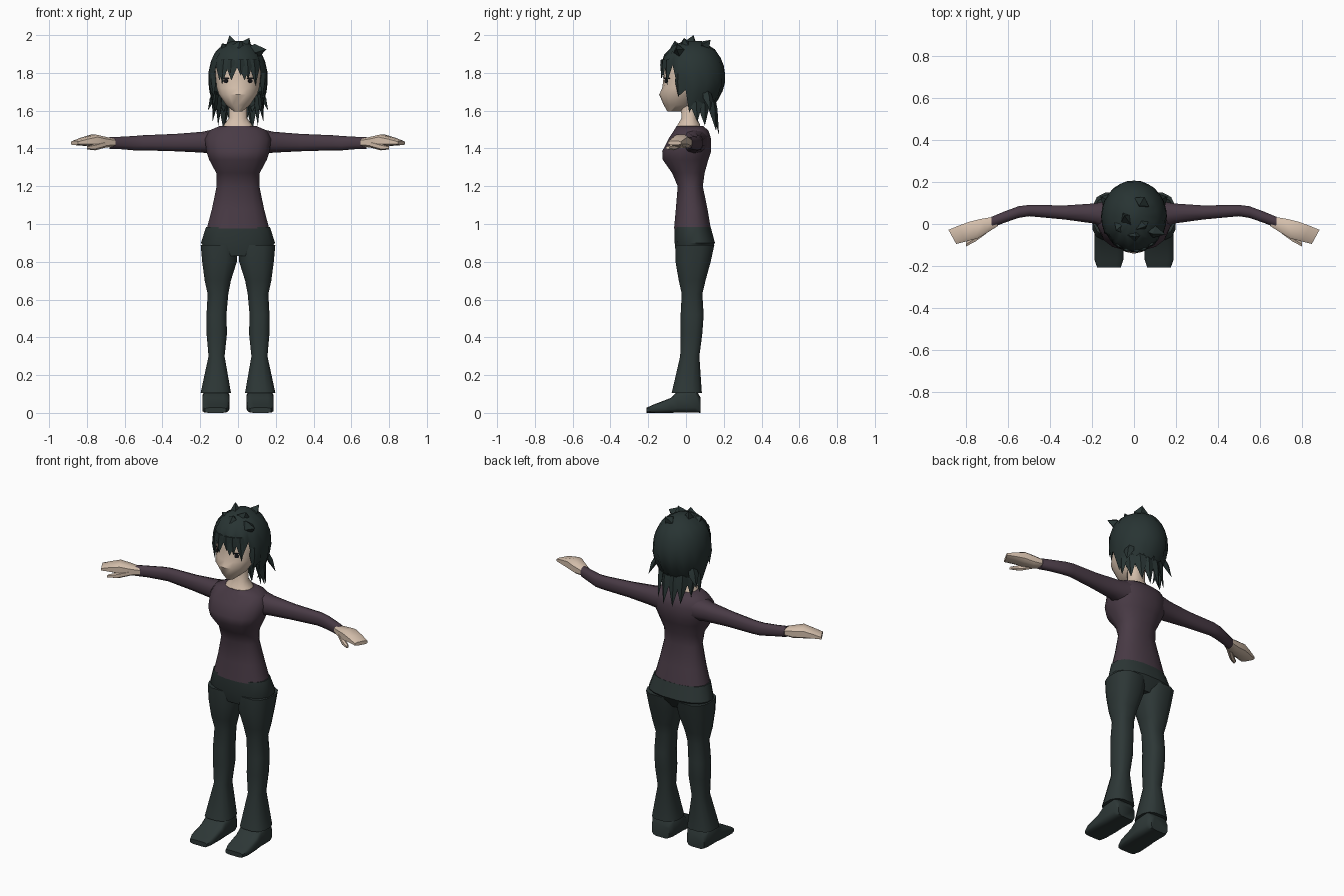
import bpy, bmesh, math
from mathutils import Vector

if "Cube" in bpy.data.objects:
    bpy.data.objects.remove(bpy.data.objects["Cube"], do_unlink=True)


def material(name, r, g, b):
    m = bpy.data.materials.new(name)
    m.use_nodes = True
    m.diffuse_color = (r, g, b, 1)
    bsdf = m.node_tree.nodes["Principled BSDF"]
    bsdf.inputs["Base Color"].default_value = (r, g, b, 1)
    bsdf.inputs["Roughness"].default_value = 0.9
    return m


skin = material("skin", 0.66, 0.52, 0.41)
shirt = material("plum shirt", 0.066, 0.043, 0.06)
dark = material("dark green cloth", 0.026, 0.038, 0.037)
hair_mat = material("dark hair", 0.021, 0.034, 0.033)
eye_mat = material("eye black", 0.008, 0.008, 0.01)


def finish(name, bm, mat, mirror=False, angle=45):
    bmesh.ops.recalc_face_normals(bm, faces=bm.faces)
    mesh = bpy.data.meshes.new(name)
    bm.to_mesh(mesh)
    bm.free()
    mesh.materials.append(mat)
    obj = bpy.data.objects.new(name, mesh)
    bpy.context.collection.objects.link(obj)
    bpy.ops.object.select_all(action="DESELECT")
    obj.select_set(True)
    bpy.context.view_layer.objects.active = obj
    bpy.ops.object.shade_smooth_by_angle(angle=math.radians(angle))
    if mirror:
        mod = obj.modifiers.new("Mirror", "MIRROR")
        mod.use_clip = False
        mod.use_mirror_merge = False
    return obj


def power(value, e):
    return math.copysign(abs(value) ** e, value)


def loft(name, axis, rings, mat, sides=12, e=0.85, skew=0.0, mirror=False):
    """Each ring is (position on axis, u min, u max, v min, v max)."""
    order = {"z": lambda a, u, v: (u, v, a),
             "y": lambda a, u, v: (u, a, v),
             "x": lambda a, u, v: (a, u, v)}[axis]
    bm = bmesh.new()
    loops = []
    for a, u0, u1, v0, v1 in rings:
        loop = []
        for i in range(sides):
            t = math.tau * (i + 0.5) / sides
            du = (u1 - u0) / 2 * power(math.cos(t), e)
            dv = (v1 - v0) / 2 * power(math.sin(t), e)
            loop.append(bm.verts.new(order(a + skew * du, (u0 + u1) / 2 + du, (v0 + v1) / 2 + dv)))
        loops.append(loop)
    for low, high in zip(loops, loops[1:]):
        for i in range(sides):
            j = (i + 1) % sides
            bm.faces.new((low[i], low[j], high[j], high[i]))
    bm.faces.new(loops[0])
    bm.faces.new(loops[-1])
    return finish(name, bm, mat, mirror)


def body(name, rings, mat, **options):
    """Symmetric loft up z: (z, half width, front y, back y)."""
    return loft(name, "z", [(z, -w, w, f, b) for z, w, f, b in rings], mat, **options)


# Torso, neck and head
body("shirt", [(0.975, .168, -.065, .133), (1.08, .14, -.055, .115), (1.2, .115, -.045, .09),
               (1.27, .117, -.075, .1), (1.34, .155, -.125, .12), (1.385, .17, -.128, .135),
               (1.45, .178, -.095, .135), (1.495, .155, -.065, .12), (1.52, .095, -.05, .09)],
     shirt, sides=16)
body("neck", [(1.49, .098, -.058, .08), (1.528, .075, -.045, .075), (1.56, .05, -.025, .06),
              (1.66, .048, -.03, .06)], skin)
head = body("head", [(1.595, .022, -.098, -.03), (1.63, .065, -.118, .05), (1.685, .103, -.142, .08),
                     (1.72, .115, -.126, .1), (1.78, .122, -.118, .13), (1.86, .12, -.11, .14),
                     (1.92, .08, -.07, .12)], skin, sides=14, e=1)

# Trousers and shoes
body("trouser_hips", [(0.83, .15, -.045, .11), (0.9, .199, -.062, .155), (0.985, .172, -.063, .132)],
     dark, sides=16)
loft("trouser_legs", "z", [(0.105, .035, .2, -.078, .086), (0.3, .07, .157, -.032, .072),
                           (0.42, .057, .168, -.03, .088), (0.52, .06, .168, -.03, .095),
                           (0.63, .05, .162, -.024, .088), (0.7, .036, .178, -.04, .105),
                           (0.8, .004, .192, -.058, .133), (0.89, 0, .2, -.06, .153)],
     dark, e=0.75, mirror=True)
loft("shoes", "y", [(.076, .06, .175, 0, .085), (.05, .045, .188, 0, .125), (-.045, .045, .188, 0, .115),
                    (-.08, .045, .19, 0, .08), (-.17, .05, .19, 0, .045), (-.208, .062, .176, 0, .028)],
     dark, e=0.45, mirror=True)

# Arms and hands
loft("sleeves", "x", [(.11, -.04, .115, 1.37, 1.505), (.19, 0, .1, 1.378, 1.488),
                      (.33, .02, .09, 1.385, 1.477), (.5, .036, .092, 1.39, 1.47),
                      (.55, .028, .086, 1.39, 1.466), (.62, .004, .06, 1.396, 1.462),
                      (.68, -.02, .035, 1.398, 1.46)], shirt, sides=10, mirror=True)
loft("hands", "x", [(.66, -.01, .035, 1.41, 1.452), (.715, -.042, .025, 1.402, 1.464),
                    (.765, -.07, .012, 1.408, 1.475), (.82, -.085, -.008, 1.414, 1.458),
                    (.866, -.097, -.026, 1.418, 1.44)], skin, sides=8, e=0.6, skew=0.55, mirror=True)
loft("thumbs", "x", [(.7, -.045, -.005, 1.405, 1.44), (.755, -.085, -.05, 1.39, 1.425),
                     (.8, -.108, -.085, 1.395, 1.412)], skin, sides=6, mirror=True)

# Hair cap with a jagged lower edge: fringe, sideburns and nape
profile = [(1.97, .035, 0, .08), (1.95, .085, -.06, .13), (1.9, .13, -.115, .175),
           (1.83, .154, -.136, .203), (1.76, .158, -.135, .21), (1.69, .15, -.125, .19),
           (1.58, .115, -.09, .12)]


def hair_point(z, t):
    for (z1, *p), (z0, *q) in zip(profile, profile[1:]):
        if z >= z0 or z0 == profile[-1][0]:
            k = (z1 - z) / (z1 - z0)
            w, f, b = (m + (n - m) * k for m, n in zip(p, q))
            break
    return Vector((w * math.sin(t), (f + b) / 2 - (b - f) / 2 * math.cos(t), z))


def hem(i, t):
    away = math.degrees(min(t, math.tau - t))
    tip, gap = (1.76, 1.84) if away < 52 else (1.68, 1.71) if away < 85 else (1.59, 1.66)
    return tip if i % 2 else gap


bm = bmesh.new()
count, steps = 28, 7
columns = []
for i in range(count):
    t = math.tau * i / count
    low = hem(i, t)
    columns.append([bm.verts.new(hair_point(1.97 + (low - 1.97) * (s / steps), t))
                    for s in range(steps + 1)])
for i in range(count):
    a, b = columns[i], columns[(i + 1) % count]
    for s in range(steps):
        bm.faces.new((a[s], b[s], b[s + 1], a[s + 1]))
bm.faces.new([c[0] for c in columns])
finish("hair_cap", bm, hair_mat)


def lock(bm, base, tip, width, depth):
    """Leaf-shaped tuft: narrow root, widest at a third, pointed tip."""
    base, tip = Vector(base), Vector(tip)
    along = (tip - base).normalized()
    out = Vector((base.x, base.y - 0.04, 0)).normalized()
    side = along.cross(out).normalized()
    out = side.cross(along)
    loops = []
    for k, size in ((0, 0.8), (0.35, 1)):
        c = base.lerp(tip, k)
        loops.append([bm.verts.new(c + d * size) for d in
                      (side * width, out * depth, -side * width, -out * depth)])
    end = bm.verts.new(tip)
    for i in range(4):
        j = (i + 1) % 4
        bm.faces.new((loops[0][i], loops[0][j], loops[1][j], loops[1][i]))
        bm.faces.new((loops[1][i], loops[1][j], end))
    bm.faces.new(loops[0])


# Tufts on the crown
bm = bmesh.new()
for base, tip in [((-.03, .02, 1.93), (-.045, .04, 2.0)), ((.03, 0, 1.93), (.06, -.01, 1.985)),
                  ((.07, -.03, 1.91), (.15, -.05, 1.925)), ((-.06, -.01, 1.92), (-.085, -.03, 1.955)),
                  ((0, -.05, 1.92), (.01, -.06, 1.97)), ((.03, .09, 1.93), (.05, .13, 1.975))]:
    lock(bm, base, tip, .04, .03)
finish("crown_tufts", bm, hair_mat, angle=25)

# Loose locks at the sides and nape
bm = bmesh.new()
for base, tip, width in [((.115, .05, 1.69), (.135, .06, 1.54), .035),
                         ((.1, .09, 1.68), (.105, .1, 1.52), .035),
                         ((.07, .13, 1.68), (.075, .16, 1.49), .035),
                         ((.025, .14, 1.68), (.03, .175, 1.47), .035),
                         ((.12, .11, 1.7), (.16, .13, 1.6), .03),
                         ((.13, -.035, 1.8), (.128, -.04, 1.67), .025)]:
    lock(bm, base, tip, width, .015)
finish("nape_locks", bm, hair_mat, mirror=True, angle=25)

# Longer pointed strands of the fringe
bm = bmesh.new()
for x, drop in [(-.085, 1.74), (-.04, 1.775), (.015, 1.785), (.055, 1.765), (.095, 1.73)]:
    y = -.128 + 3.5 * x * x
    lock(bm, (x * .85, y, 1.87), (x, y - .004, drop), .024, .008)
finish("fringe_strands", bm, hair_mat, angle=25)

# Eyes and lashes as thin plates lying on the face
bpy.context.view_layer.update()


def face_plate(name, x, z, width, height, corners):
    _, spot, normal, _ = head.ray_cast(Vector((x, -1, z)), Vector((0, 1, 0)))
    side = Vector((0, 0, 1)).cross(normal).normalized()
    up = normal.cross(side)
    bm = bmesh.new()
    ring = []
    for i in range(corners):
        t = math.tau * (i + 0.5) / corners
        ring.append(bm.verts.new(spot + normal * .003 + side * width * math.cos(t) + up * height * math.sin(t)))
    face = bm.faces.new(ring)
    top = bmesh.ops.extrude_face_region(bm, geom=[face])["geom"]
    bmesh.ops.translate(bm, vec=normal * .003, verts=[v for v in top if isinstance(v, bmesh.types.BMVert)])
    finish(name, bm, eye_mat, mirror=True, angle=30)


face_plate("eyes", .062, 1.757, .014, .013, 8)
face_plate("eyelashes", .064, 1.771, .032, .004, 4)
